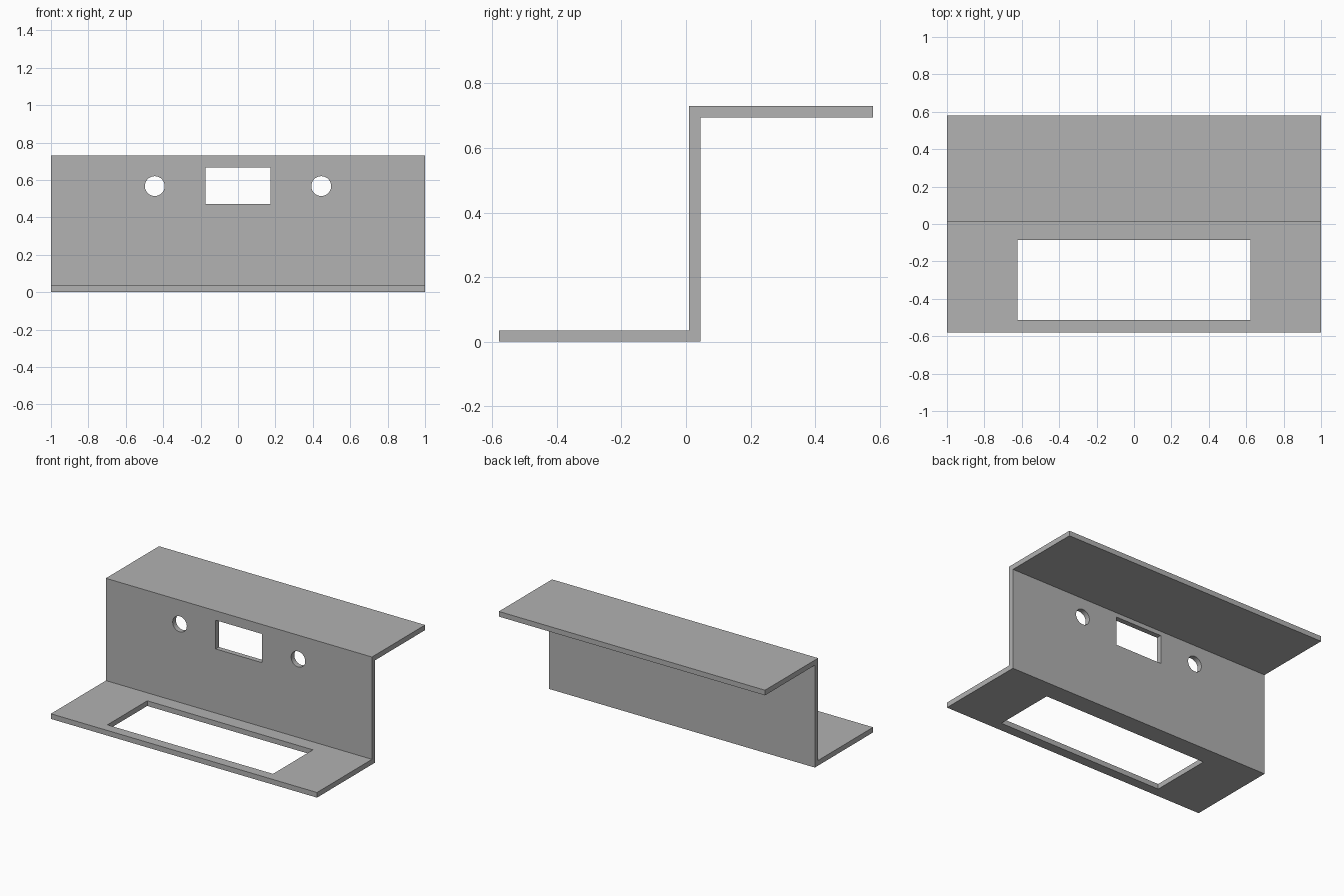
import bpy
import bmesh
from mathutils import Matrix

cube = bpy.data.objects.get("Cube")
if cube:
    bpy.data.objects.remove(cube, do_unlink=True)

# Material
grey = bpy.data.materials.new("plain grey")
grey.use_nodes = True
colour = (0.445, 0.445, 0.445, 1)
grey.diffuse_color = colour
grey.node_tree.nodes["Principled BSDF"].inputs["Base Color"].default_value = colour


def make_object(name, bm):
    bmesh.ops.recalc_face_normals(bm, faces=bm.faces)
    mesh = bpy.data.meshes.new(name)
    bm.to_mesh(mesh)
    bm.free()
    mesh.materials.append(grey)
    obj = bpy.data.objects.new(name, mesh)
    bpy.context.collection.objects.link(obj)
    return obj


def box_cutter(name, centre, size):
    bm = bmesh.new()
    bmesh.ops.create_cube(bm, size=1, matrix=Matrix.Translation(centre) @ Matrix.Diagonal((*size, 1)))
    return make_object(name, bm)


def hole_cutter(name, centre, radius):
    bm = bmesh.new()
    bmesh.ops.create_cone(bm, cap_ends=True, segments=48, radius1=radius, radius2=radius, depth=0.3,
                          matrix=Matrix.Translation(centre) @ Matrix.Rotation(1.5707963, 4, "X"))
    return make_object(name, bm)


# Z-shaped bracket: side profile extruded along its width
DEPTH, HEIGHT, THICK = 0.58, 0.73, 0.035
FRONT = 0.01
BACK = FRONT + THICK
profile = [(-DEPTH, 0), (BACK, 0), (BACK, HEIGHT - THICK), (DEPTH, HEIGHT - THICK),
           (DEPTH, HEIGHT), (FRONT, HEIGHT), (FRONT, THICK), (-DEPTH, THICK)]
bm = bmesh.new()
face = bm.faces.new([bm.verts.new((-1, y, z)) for y, z in profile])
extruded = bmesh.ops.extrude_face_region(bm, geom=[face])["geom"]
bmesh.ops.translate(bm, vec=(2, 0, 0), verts=[v for v in extruded if isinstance(v, bmesh.types.BMVert)])
bracket = make_object("bracket", bm)

# Openings: base cutout, wall window, two round holes
cutters = [
    box_cutter("base_cutout", (0, -0.299, 0), (1.245, 0.428, 0.3)),
    box_cutter("wall_window", (0, FRONT, 0.568), (0.35, 0.195, 0.195)),
]
for side, x in (("right", -0.445), ("left", 0.445)):
    cutters.append(hole_cutter(side + "_round_hole", (x, FRONT, 0.567), 0.053))

for cutter in cutters:
    cut = bracket.modifiers.new(cutter.name, "BOOLEAN")
    cut.operation = "DIFFERENCE"
    cut.solver = "EXACT"
    cut.object = cutter

# Apply the cuts and drop the cutters
bpy.context.view_layer.update()
cut_mesh = bpy.data.meshes.new_from_object(bracket.evaluated_get(bpy.context.evaluated_depsgraph_get()))
bracket.modifiers.clear()
bracket.data = cut_mesh
for cutter in cutters:
    bpy.data.objects.remove(cutter, do_unlink=True)

# Smooth hole walls, sharp plate edges
bpy.ops.object.select_all(action="DESELECT")
bracket.select_set(True)
bpy.context.view_layer.objects.active = bracket
bpy.ops.object.shade_smooth_by_angle(angle=0.5)
